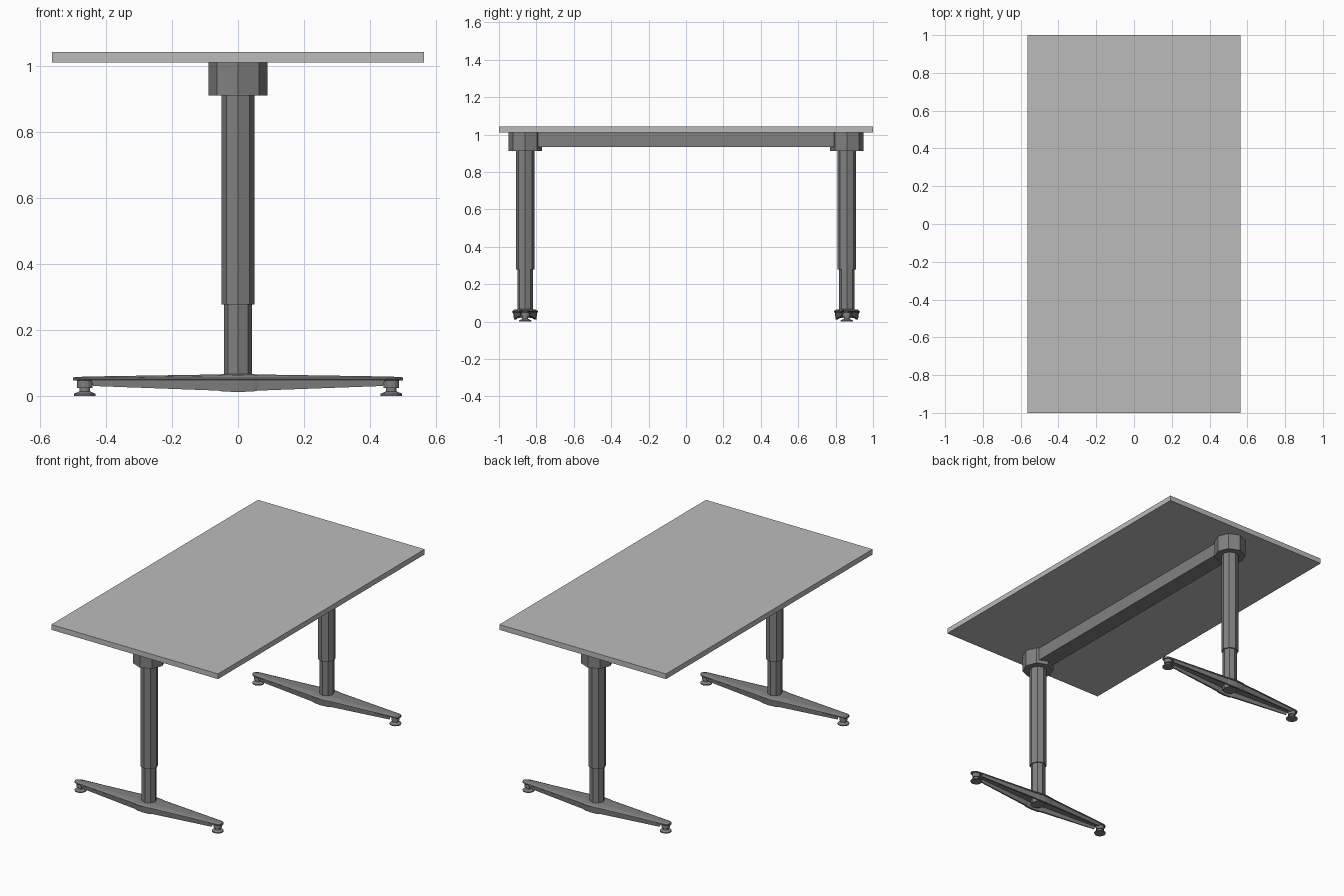
import bpy, bmesh, math

cube = bpy.data.objects.get("Cube")
if cube:
    bpy.data.objects.remove(cube, do_unlink=True)


def material(name, value):
    mat = bpy.data.materials.new(name)
    mat.use_nodes = True
    colour = (value, value, value, 1)
    mat.diffuse_color = colour
    mat.node_tree.nodes["Principled BSDF"].inputs["Base Color"].default_value = colour
    return mat


light_grey = material("light_grey", 0.5)
steel_grey = material("steel_grey", 0.22)


def finish(name, bm, mat):
    bmesh.ops.recalc_face_normals(bm, faces=bm.faces)
    mesh = bpy.data.meshes.new(name)
    bm.to_mesh(mesh)
    bm.free()
    mesh.materials.append(mat)
    obj = bpy.data.objects.new(name, mesh)
    bpy.context.collection.objects.link(obj)
    return obj


def loft(name, rings, mat):
    """Skin a list of equal-length point rings and cap both ends."""
    bm = bmesh.new()
    loops = [[bm.verts.new(p) for p in ring] for ring in rings]
    n = len(loops[0])
    for a, b in zip(loops, loops[1:]):
        for i in range(n):
            j = (i + 1) % n
            bm.faces.new((a[i], a[j], b[j], b[i]))
    bm.faces.new(loops[0])
    bm.faces.new(loops[-1])
    return finish(name, bm, mat)


def turned(name, x, y, profile, mat, sides=8):
    """Faceted upright part from (radius, z) pairs."""
    angles = [math.tau * i / sides for i in range(sides)]
    return loft(name, [[(x + r * math.cos(a), y + r * math.sin(a), z) for a in angles]
                       for r, z in profile], mat)


def box(name, hx, hy, z0, z1, mat):
    corners = [(-hx, -hy), (hx, -hy), (hx, hy), (-hx, hy)]
    return loft(name, [[(x, y, z) for x, y in corners] for z in (z0, z1)], mat)


def foot_section(x, y, w, top, bottom):
    """Crowned top, thin lip and a hollow skirt below."""
    half = [(w * 0.45, top), (w * 0.85, top - 0.004), (w, 0.054), (w, 0.05),
            (w * 0.92, 0.048), (w * 0.86, bottom), (w * 0.68, bottom), (w * 0.64, 0.047)]
    ring = half + [(-a, z) for a, z in reversed(half)]
    return [(x, y + a, z) for a, z in ring]


# Tabletop and the beam joining the legs
box("tabletop", 0.565, 1.0, 1.011, 1.043, light_grey)
box("cross_beam", 0.05, 0.82, 0.933, 1.011, steel_grey)

# Half of the foot from middle to tip: x, half width, top, bottom
stations = [(0, 0.07, 0.067, 0.012), (0.045, 0.066, 0.066, 0.013),
            (0.06, 0.062, 0.065, 0.016), (0.44, 0.03, 0.059, 0.03),
            (0.445, 0.03, 0.059, 0.046), (0.475, 0.027, 0.058, 0.046),
            (0.492, 0.018, 0.057, 0.046), (0.5, 0.006, 0.056, 0.046)]
stations = [(-x, w, t, b) for x, w, t, b in reversed(stations[1:])] + stations

for side, y in (("front", -0.86), ("back", 0.86)):
    # Telescopic column
    turned(side + "_collar", 0, y, [(0.09, 0.911), (0.09, 1.011)], steel_grey)
    turned(side + "_upper_column", 0, y, [(0.05, 0.277), (0.05, 0.93)], steel_grey)
    turned(side + "_lower_column", 0, y, [(0.042, 0.02), (0.042, 0.29)], steel_grey)
    # Foot bar
    loft(side + "_foot", [foot_section(x, y, w, t, b) for x, w, t, b in stations], steel_grey)
    # Levelling feet
    for end, x in (("right", -0.465), ("left", 0.465)):
        turned(f"{side}_{end}_boss", x, y, [(0.023, 0.024), (0.023, 0.05)], steel_grey, 12)
        turned(f"{side}_{end}_leveller", x, y,
               [(0.033, 0), (0.033, 0.006), (0.016, 0.014), (0.016, 0.026)], steel_grey, 12)
